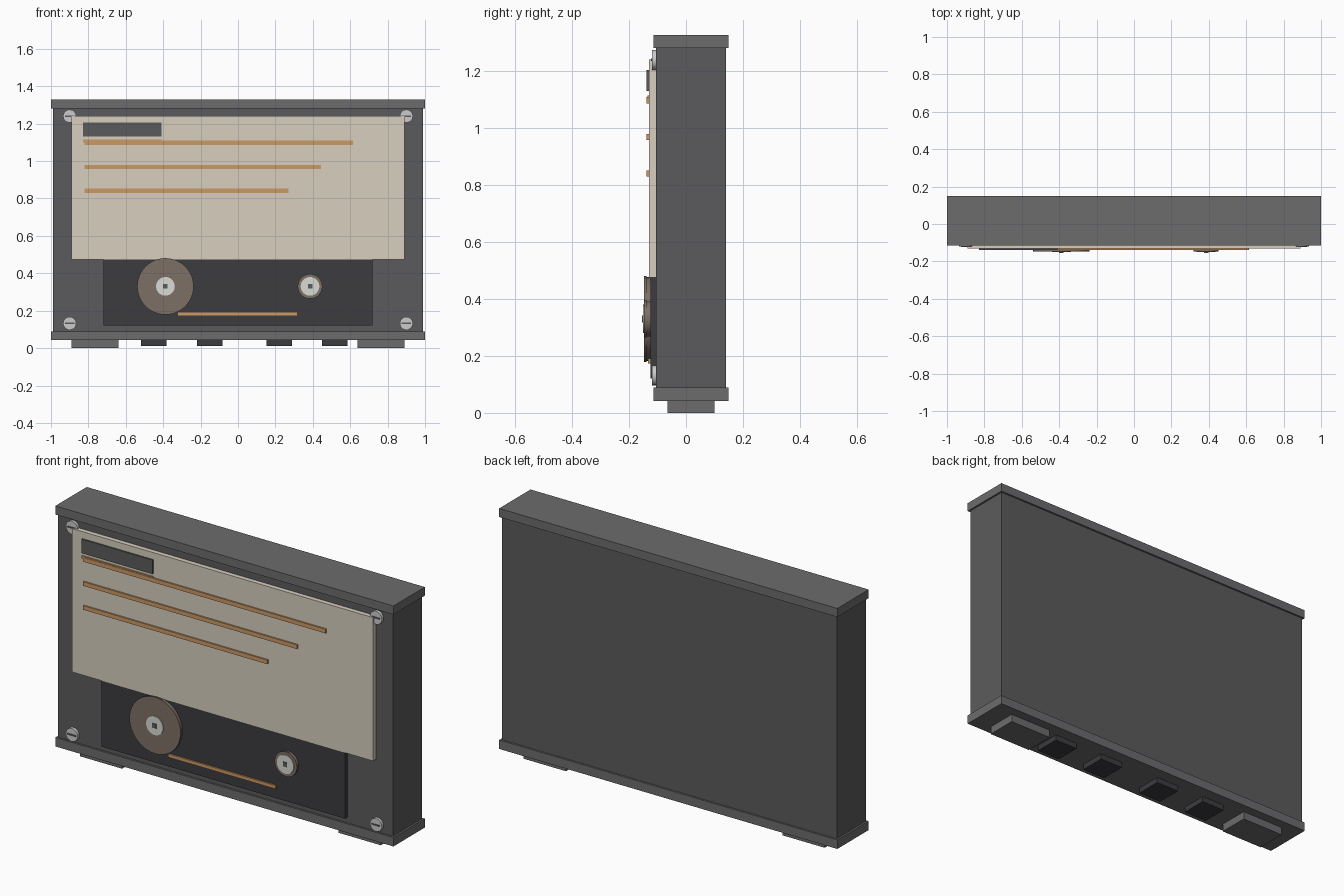
import bpy
from math import pi

if "Cube" in bpy.data.objects:
    bpy.data.objects.remove(bpy.data.objects["Cube"])


def material(name, r, g, b):
    m = bpy.data.materials.new(name)
    m.diffuse_color = (r, g, b, 1)
    m.use_nodes = True
    m.node_tree.nodes["Principled BSDF"].inputs["Base Color"].default_value = m.diffuse_color
    return m


BODY = material("dark_grey", 0.105, 0.105, 0.11)
RAIL = material("mid_grey", 0.15, 0.15, 0.155)
DARK = material("charcoal", 0.045, 0.045, 0.05)
CREAM = material("cream", 0.68, 0.62, 0.52)
COPPER = material("copper", 0.6, 0.32, 0.13)
TAPE = material("tape_brown", 0.2, 0.16, 0.13)
STEEL = material("steel", 0.55, 0.55, 0.55)
HUB = material("hub_white", 0.7, 0.7, 0.66)


def box(name, x, y, z, mat):
    """Box from (min, max) ranges."""
    bpy.ops.mesh.primitive_cube_add(
        size=1, location=[(a + b) / 2 for a, b in (x, y, z)])
    o = bpy.context.object
    o.name = name
    o.scale = [b - a for a, b in (x, y, z)]
    bpy.ops.object.transform_apply(location=False, rotation=False, scale=True)
    o.data.materials.append(mat)
    return o


def disc(name, x, z, r, y, mat, sides=48):
    """Cylinder whose axis runs front to back."""
    bpy.ops.mesh.primitive_cylinder_add(
        vertices=sides, radius=r, depth=y[1] - y[0],
        location=(x, sum(y) / 2, z), rotation=(pi / 2, 0, 0))
    o = bpy.context.object
    o.name = name
    o.data.materials.append(mat)
    bpy.ops.object.shade_smooth_by_angle()
    return o


# Case with overhanging top and bottom rails
box("case_body", (-0.99, 0.99), (-0.105, 0.14), (0.085, 1.285), BODY)
box("top_rail", (-1, 1), (-0.115, 0.15), (1.282, 1.328), RAIL)
box("bottom_rail", (-1, 1), (-0.115, 0.15), (0.042, 0.09), RAIL)

# Feet and underside pads
for side, x in (("left", -0.765), ("right", 0.765)):
    box(side + "_foot", (x - 0.125, x + 0.125), (-0.065, 0.1), (0, 0.044), RAIL)
for i, x in enumerate((-0.45, -0.15, 0.22, 0.518)):
    box(f"underside_pad_{i}", (x - 0.068, x + 0.068), (-0.055, 0.085), (0.012, 0.044), DARK)

# Front label panel and tape window
box("label_panel", (-0.89, 0.89), (-0.13, -0.103), (0.475, 1.242), CREAM)
box("tape_window", (-0.72, 0.72), (-0.125, -0.103), (0.12, 0.475), DARK)

# Label marker and rule lines
box("label_marker", (-0.83, -0.41), (-0.138, -0.128), (1.13, 1.205), BODY)
box("marker_underline", (-0.83, -0.41), (-0.136, -0.128), (1.1, 1.115), COPPER)
for i, (x, z) in enumerate(((0.615, 1.098), (0.445, 0.969), (0.27, 0.841))):
    box(f"rule_line_{i}", (-0.82, x), (-0.138, -0.128), (z - 0.011, z + 0.011), COPPER)
box("tape_strip", (-0.32, 0.315), (-0.133, -0.123), (0.173, 0.191), COPPER)

# Reels: tape pack, flange, hub and square spindle
for side, x, r in (("left", -0.388, 0.151), ("right", 0.385, 0.066)):
    disc(side + "_tape_pack", x, 0.33, r - 0.004, (-0.14, -0.123), TAPE)
    disc(side + "_reel_flange", x, 0.33, r, (-0.147, -0.139), TAPE)
    disc(side + "_hub", x, 0.33, 0.05, (-0.151, -0.123), HUB, 32)
    box(side + "_spindle", (x - 0.012, x + 0.012), (-0.154, -0.14), (0.318, 0.342), BODY)

# Slotted corner screws
for sx in (-1, 1):
    for z in (0.132, 1.24):
        disc("corner_screw", sx * 0.9, z, 0.035, (-0.12, -0.103), STEEL, 24)
        box("screw_slot", (sx * 0.9 - 0.025, sx * 0.9 + 0.025),
            (-0.123, -0.115), (z - 0.004, z + 0.004), BODY)
